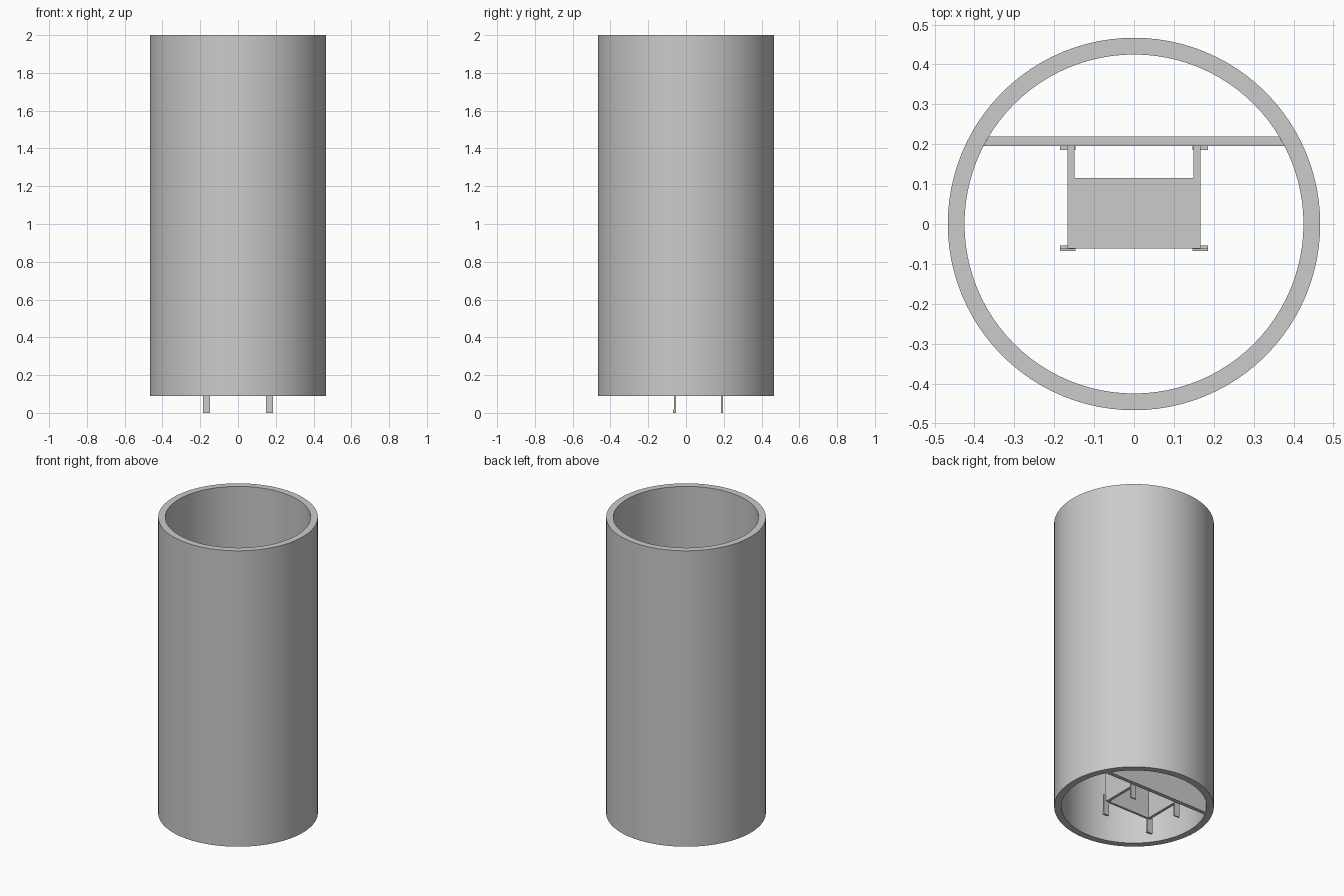
import bpy, bmesh, math

old = bpy.data.objects.get("Cube")
if old:
    bpy.data.objects.remove(old, do_unlink=True)

GREY = (0.6, 0.6, 0.6, 1.0)
mat = bpy.data.materials.new("plain grey")
mat.use_nodes = True
mat.diffuse_color = GREY
mat.node_tree.nodes["Principled BSDF"].inputs["Base Color"].default_value = GREY

OUTER, INNER = 0.467, 0.425     # tube radii
BASE, TOP = 0.09, 2.0           # tube ends
WALL_Y, WALL_BACK = 0.195, 0.22 # dividing wall
BOX_TOP = 0.7


def finish(name, bm):
    bmesh.ops.recalc_face_normals(bm, faces=bm.faces)
    mesh = bpy.data.meshes.new(name)
    bm.to_mesh(mesh)
    bm.free()
    mesh.materials.append(mat)
    obj = bpy.data.objects.new(name, mesh)
    bpy.context.collection.objects.link(obj)
    return obj


def prism(name, outline, z0, z1):
    """Extrude a flat outline upwards."""
    bm = bmesh.new()
    face = bm.faces.new([bm.verts.new((x, y, z0)) for x, y in outline])
    grown = bmesh.ops.extrude_face_region(bm, geom=[face])["geom"]
    verts = [g for g in grown if isinstance(g, bmesh.types.BMVert)]
    bmesh.ops.translate(bm, verts=verts, vec=(0, 0, z1 - z0))
    return finish(name, bm)


def box(name, x0, x1, y0, y1, z0, z1):
    return prism(name, [(x0, y0), (x1, y0), (x1, y1), (x0, y1)], z0, z1)


# Open tube, spun from its wall section
bm = bmesh.new()
section = [(INNER, BASE), (OUTER, BASE), (OUTER, TOP), (INNER, TOP)]
verts = [bm.verts.new((r, 0, z)) for r, z in section]
edges = [bm.edges.new((verts[i], verts[(i + 1) % 4])) for i in range(4)]
bmesh.ops.spin(bm, geom=verts + edges, cent=(0, 0, 0), axis=(0, 0, 1),
               angle=math.tau, steps=96, use_merge=True)
bmesh.ops.remove_doubles(bm, verts=bm.verts, dist=0.0001)
tube = finish("outer_tube", bm)
bpy.ops.object.select_all(action="DESELECT")
tube.select_set(True)
bpy.context.view_layer.objects.active = tube
bpy.ops.object.shade_smooth_by_angle(angle=math.radians(30))

# Dividing wall, cut to the chord of the tube
near = math.sqrt(INNER ** 2 - WALL_Y ** 2)
far = math.sqrt(INNER ** 2 - WALL_BACK ** 2)
prism("dividing_wall", [(-near, WALL_Y), (near, WALL_Y), (far, WALL_BACK),
                        (-far, WALL_BACK)], BASE, 1.0)

# Inner casing: front, lid and two sides, open below and behind the lid
box("casing_front", -0.149, 0.149, -0.062, -0.047, BASE, BOX_TOP - 0.015)
box("casing_lid", -0.149, 0.149, -0.062, 0.115, BOX_TOP - 0.015, BOX_TOP)

for side, s in (("left", 1), ("right", -1)):
    box("casing_side_" + side, *sorted((s * 0.149, s * 0.167)),
        -0.062, WALL_Y, BASE, BOX_TOP)
    # Flat strip legs, the front ones with a small toe
    strip = sorted((s * 0.147, s * 0.185))
    box("front_leg_" + side, *strip, -0.063, -0.054, 0, 0.13)
    box("front_toe_" + side, *strip, -0.068, -0.063, 0, 0.018)
    box("back_leg_" + side, *strip, 0.186, WALL_Y, 0, 0.13)
